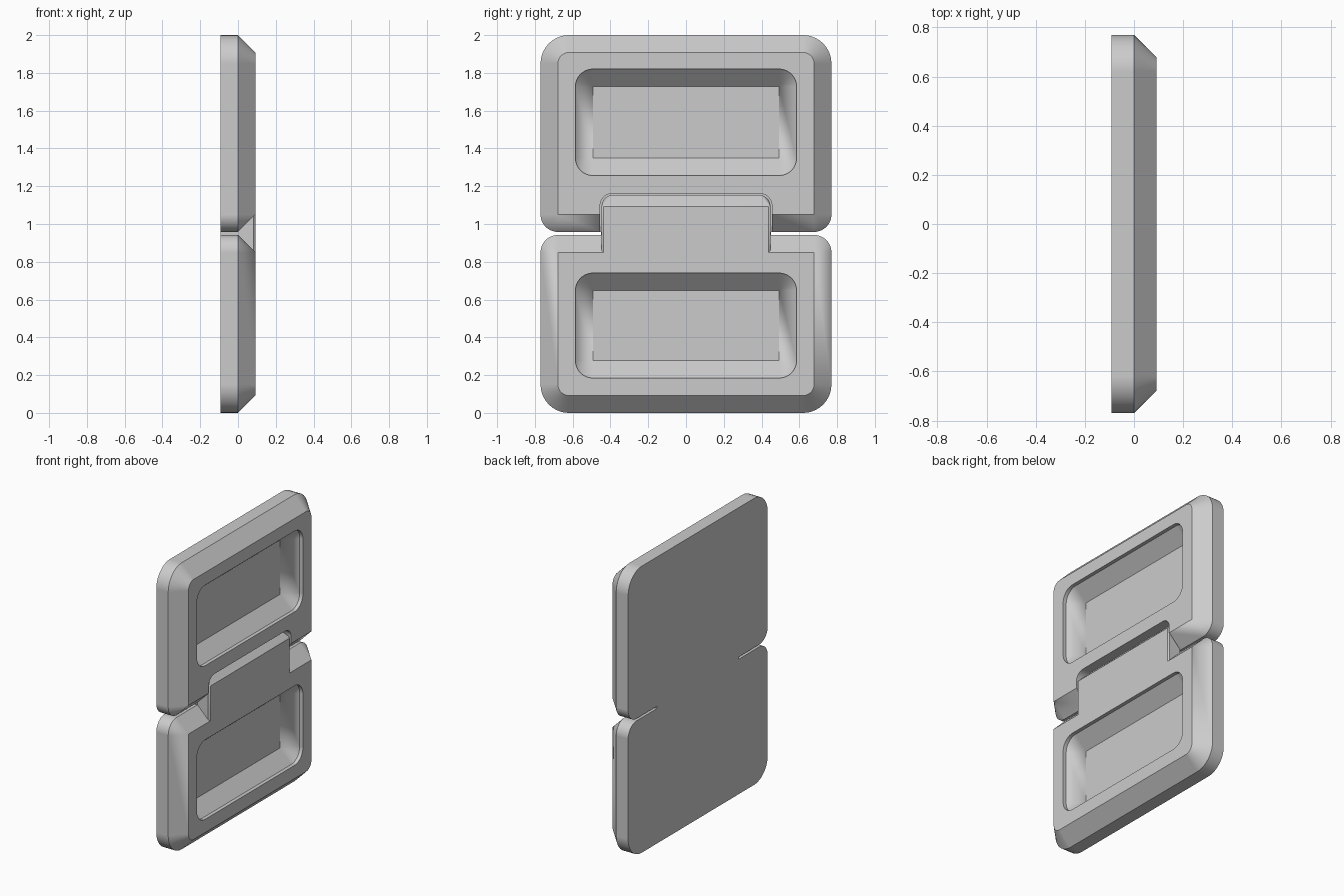
import bpy, bmesh
from math import sin, cos, pi

if "Cube" in bpy.data.objects:
    bpy.data.objects.remove(bpy.data.objects["Cube"])

grey = bpy.data.materials.new("light_grey")
grey.use_nodes = True
COLOUR = (0.6, 0.6, 0.6, 1)
grey.diffuse_color = COLOUR
grey.node_tree.nodes["Principled BSDF"].inputs["Base Color"].default_value = COLOUR

STEPS = 10


def ring(x, half, low, high, r_low=0.0, r_high=0.0):
    """Rounded rectangle in the y-z plane at depth x."""
    pts = []
    for i, (sy, sz) in enumerate([(1, 1), (-1, 1), (-1, -1), (1, -1)]):
        r = r_high if sz > 0 else r_low
        cy = sy * (half - r)
        cz = high - r if sz > 0 else low + r
        for k in range(STEPS + 1):
            a = (i + k / STEPS) * pi / 2
            pts.append((x, cy + r * cos(a), cz + r * sin(a)))
    return pts


def loft(name, rings):
    """Skin a stack of rings and cap both ends."""
    bm = bmesh.new()
    loops = [[bm.verts.new(p) for p in r] for r in rings]
    n = len(loops[0])
    for a, b in zip(loops, loops[1:]):
        for i in range(n):
            j = (i + 1) % n
            bm.faces.new((a[i], a[j], b[j], b[i]))
    bm.faces.new(loops[0][::-1])
    bm.faces.new(loops[-1])
    bmesh.ops.remove_doubles(bm, verts=bm.verts, dist=1e-5)
    bmesh.ops.recalc_face_normals(bm, faces=bm.faces)
    mesh = bpy.data.meshes.new(name)
    bm.to_mesh(mesh)
    bm.free()
    mesh.materials.append(grey)
    obj = bpy.data.objects.new(name, mesh)
    bpy.context.collection.objects.link(obj)
    return obj


def smooth(obj):
    """Smooth the rounded corners while large faces stay flat."""
    bpy.ops.object.select_all(action="DESELECT")
    obj.select_set(True)
    bpy.context.view_layer.objects.active = obj
    bpy.ops.object.shade_smooth_by_angle(angle=0.5)
    weighted = obj.modifiers.new("flat_faces", "WEIGHTED_NORMAL")
    weighted.weight = 100
    weighted.keep_sharp = True


T = 0.092        # half thickness, also the chamfer width
W = 0.77         # half width
RIM = T - 0.025  # foot of the short upright tray wall
FLOOR = RIM - 0.087
BIG, SMALL = 0.15, T


def plate(name, low, high, tray_low, tray_high, r_low, r_high):
    """Chamfered plate with a tray whose lower walls slope in."""
    return loft(name, [
        ring(-T, W, low, high, r_low, r_high),
        ring(0, W, low, high, r_low, r_high),
        ring(T, W - T, low + T, high - T, r_low - T, r_high - T),
        ring(T, 0.585, tray_low, tray_high, T, T),
        ring(RIM, 0.585, tray_low, tray_high, T, T),
        ring(FLOOR, 0.493, tray_low + T, tray_high - T),
    ])


upper = plate("upper_plate", 0.958, 2.0, 1.257, 1.82, SMALL, BIG)
lower = plate("lower_plate", 0.0, 0.942, 0.185, 0.74, BIG, SMALL)

# Notch in the upper plate that receives the tab
cutter = loft("notch_cutter", [ring(x, 0.455, 0.8, 1.161, 0, 0.065) for x in (0, 0.3)])
cutter.hide_render = True
cutter.hide_set(True)
notch = upper.modifiers.new("notch", "BOOLEAN")
notch.operation = "DIFFERENCE"
notch.solver = "EXACT"
notch.object = cutter
bpy.context.view_layer.objects.active = upper
bpy.ops.object.modifier_apply(modifier="notch")
bpy.data.objects.remove(cutter)

# Strip joining the two plates
strip = loft("joining_strip", [ring(x, 0.45, 0.942, 0.958) for x in (-T, 0)])

# Raised tab with a sloped top and a fine bevel along its sides
tab = loft("locking_tab", [
    ring(0, 0.447, 0.85, 1.153, 0, 0.06),
    ring(0.032, 0.447, 0.85, 1.153, 0, 0.06),
    ring(0.082, 0.447, 0.85, 1.103, 0, 0.01),
    ring(T, 0.437, 0.85, 1.093),
])

for part in (upper, lower, strip, tab):
    smooth(part)
